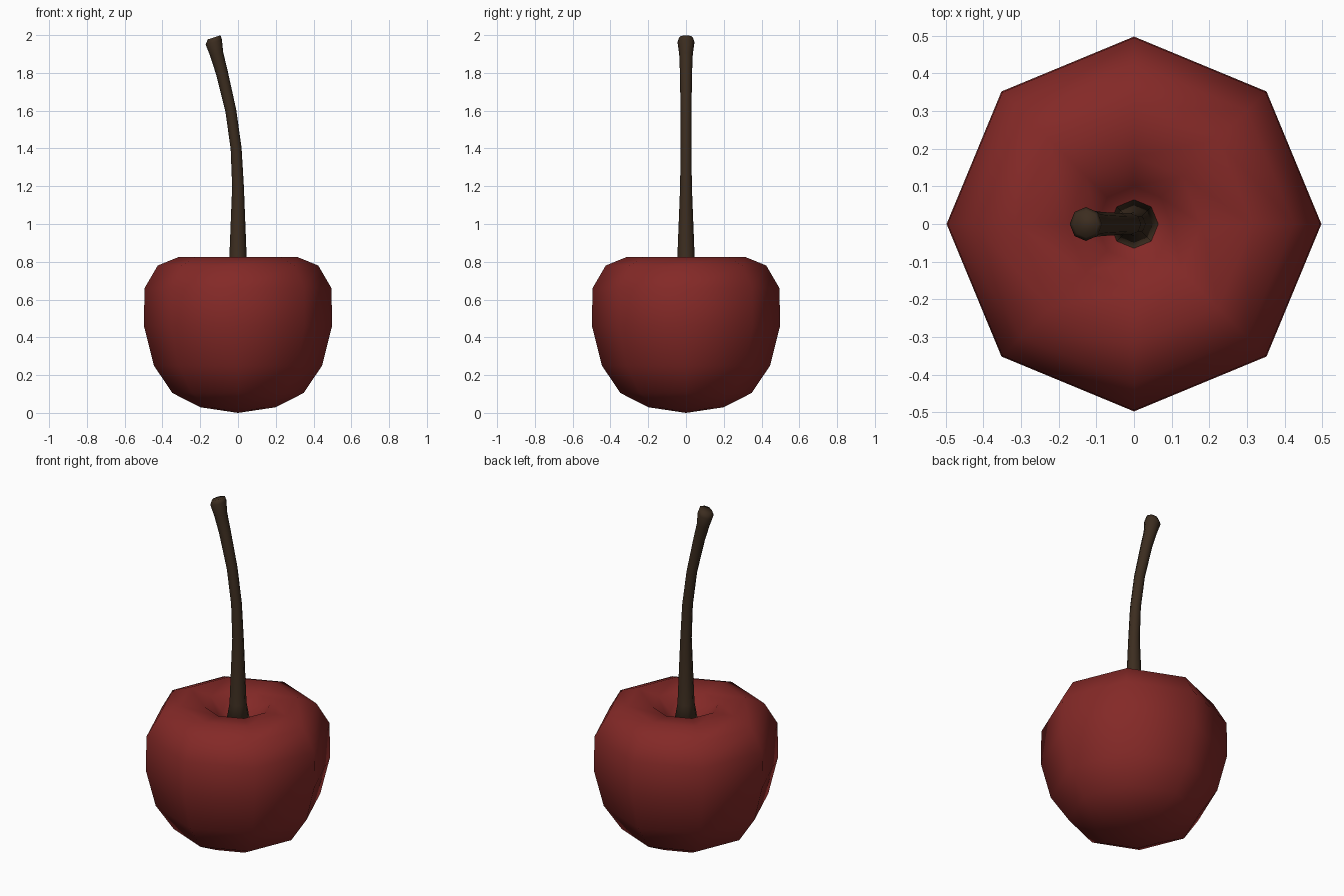
import bpy, bmesh
from math import cos, sin, tau, radians

if "Cube" in bpy.data.objects:
    bpy.data.objects.remove(bpy.data.objects["Cube"])

SIDES = 8


def material(name, color):
    m = bpy.data.materials.new(name)
    m.diffuse_color = color
    m.use_nodes = True
    m.node_tree.nodes["Principled BSDF"].inputs["Base Color"].default_value = m.diffuse_color
    return m


def loft(name, rings, mat, cap_start=None, cap_end=None):
    """Skin 8-sided rings (x, z, radius, tilt in degrees) into one surface."""
    bm = bmesh.new()
    loops = []
    for x, z, r, tilt in rings:
        t = radians(tilt)
        loop = []
        for i in range(SIDES):
            a = tau * i / SIDES
            k = r * cos(a)
            loop.append(bm.verts.new((x + k * cos(t), r * sin(a), z + k * sin(t))))
        loops.append(loop)
    for a, b in zip(loops, loops[1:]):
        for i in range(SIDES):
            j = (i + 1) % SIDES
            bm.faces.new((a[i], a[j], b[j], b[i]))
    for loop, tip in ((loops[0], cap_start), (loops[-1], cap_end)):
        if tip is None:
            bm.faces.new(loop)
        else:
            v = bm.verts.new(tip)
            for i in range(SIDES):
                bm.faces.new((loop[i], loop[(i + 1) % SIDES], v))
    bmesh.ops.recalc_face_normals(bm, faces=bm.faces)
    me = bpy.data.meshes.new(name)
    bm.to_mesh(me)
    bm.free()
    me.materials.append(mat)
    me.shade_smooth()
    ob = bpy.data.objects.new(name, me)
    bpy.context.collection.objects.link(ob)
    return ob


# Cherry fruit: lathe profile (radius, height) from the base over the rim into the dimple
profile = [(0.20, 0.03), (0.347, 0.105), (0.445, 0.25), (0.498, 0.46),
           (0.495, 0.66), (0.425, 0.78), (0.315, 0.825), (0.18, 0.81), (0.10, 0.74)]
loft("fruit", [(0, z, r, 0) for r, z in profile],
     material("cherry_red", (0.23, 0.022, 0.02, 1)), (0, 0, 0), (0, 0, 0.66))

# Stem: tapered, curving to the left, with a flared tip
stem = [(0, 0.68, 0.07, 0), (0, 0.82, 0.046, 0), (0, 1.2, 0.031, 1), (-0.01, 1.4, 0.029, 6),
        (-0.038, 1.6, 0.029, 10), (-0.085, 1.8, 0.032, 16),
        (-0.113, 1.9, 0.036, 18), (-0.128, 1.963, 0.045, 18), (-0.127, 1.988, 0.036, 18)]
loft("stem", stem, material("stem_brown", (0.045, 0.026, 0.014, 1)))
